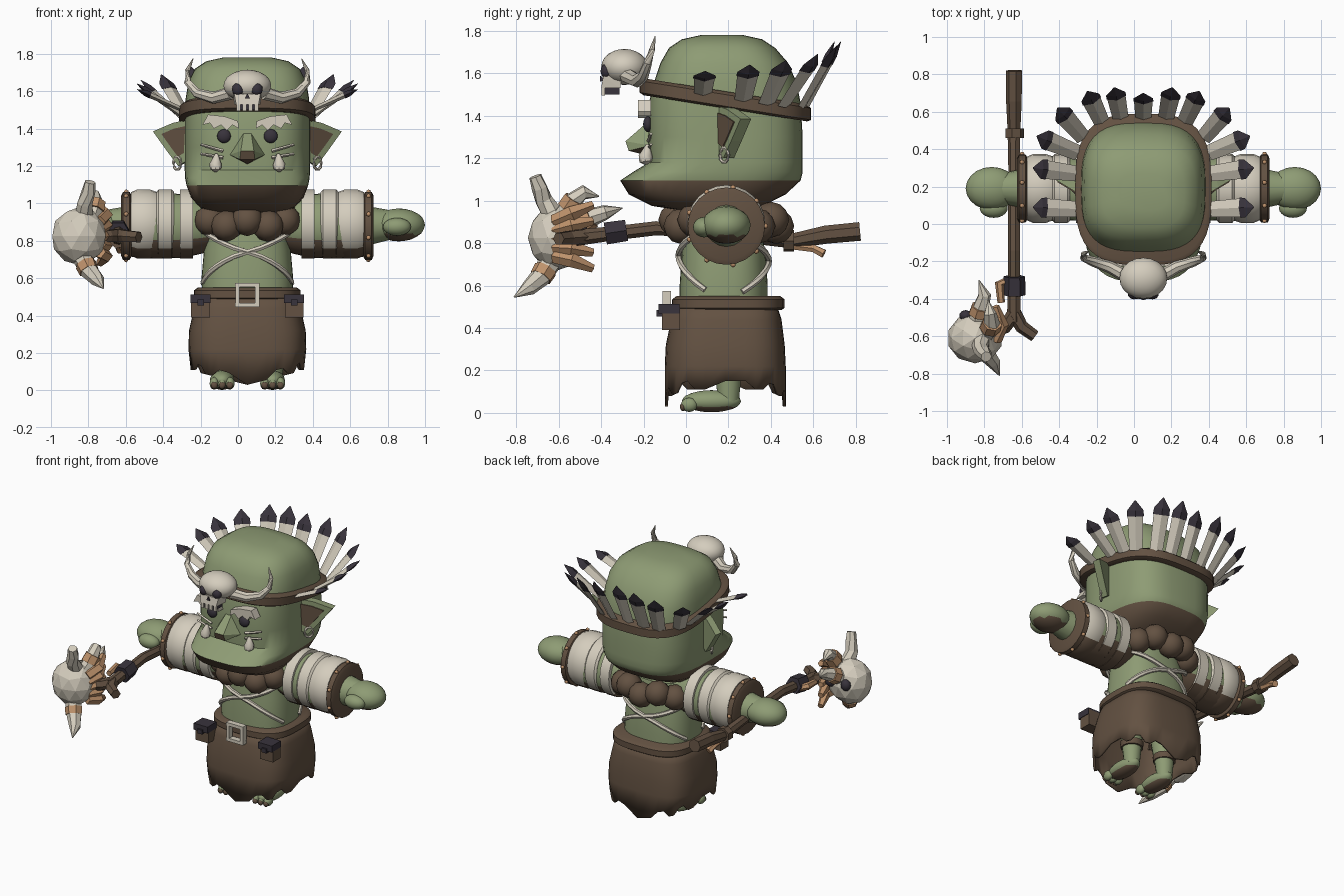
import bpy, bmesh
from math import sin, cos, pi, radians
from mathutils import Vector as V

if "Cube" in bpy.data.objects:
    bpy.data.objects.remove(bpy.data.objects["Cube"])

COLOURS = {"green": (.27, .33, .175), "brown": (.125, .083, .054), "ivory": (.66, .61, .51),
           "charcoal": (.04, .033, .045), "tan": (.52, .29, .15)}
MATS = {}
for key, rgb in COLOURS.items():
    m = bpy.data.materials.new(key)
    m.use_nodes = True
    m.diffuse_color = (*rgb, 1)
    m.node_tree.nodes["Principled BSDF"].inputs["Base Color"].default_value = (*rgb, 1)
    MATS[key] = m
CENTRE = .05
SIDES = ((1, "left"), (-1, "right"))


def make(name, bm, mats, rule=None, smooth=True):
    """Finish a bmesh as an object; rule(centre, normal) picks the second colour."""
    bmesh.ops.recalc_face_normals(bm, faces=bm.faces)
    if rule:
        for f in bm.faces:
            f.material_index = int(rule(f.calc_center_median(), f.normal))
    me = bpy.data.meshes.new(name)
    bm.to_mesh(me)
    bm.free()
    for key in mats.split():
        me.materials.append(MATS[key])
    if smooth:
        me.shade_smooth()
        me.set_sharp_from_angle(angle=radians(42))
    ob = bpy.data.objects.new(name, me)
    ob.location.x = CENTRE
    bpy.context.collection.objects.link(ob)
    return ob


def skin(bm, rings, caps=True):
    for a, b in zip(rings, rings[1:]):
        for i in range(len(a)):
            j = (i + 1) % len(a)
            bm.faces.new((a[i], a[j], b[j], b[i]))
    if caps:
        bm.faces.new(rings[0])
        bm.faces.new(rings[-1])


def oval(a, front, back, half, p):
    """Point on a rounded rectangle."""
    c, s = cos(a), sin(a)
    x = half * abs(c) ** (2 / p) * (1 if c > 0 else -1)
    y = (back - front) / 2 * abs(s) ** (2 / p) * (1 if s > 0 else -1)
    return x, y + (front + back) / 2


def loft(name, rows, mats, p=3, n=40, tilt=0, caps=True, rule=None):
    """Stack rows of (z, front y, back y, half width)."""
    bm = bmesh.new()
    rings = []
    for z, f, b, h in rows:
        ring = [oval(2 * pi * i / n, f, b, h, p) for i in range(n)]
        rings.append([bm.verts.new((x, y, z + tilt * (y - .185))) for x, y in ring])
    skin(bm, rings, caps)
    return make(name, bm, mats, rule)


def sweep(name, path, radii, mats, n=8, flat=1, rule=None, smooth=True):
    path = [V(q) for q in path]
    bm = bmesh.new()
    rings = []
    for k, q in enumerate(path):
        t = (path[min(k + 1, len(path) - 1)] - path[max(k - 1, 0)]).normalized()
        ref = V((0, 0, 1)) if abs(t.z) < .95 else V((0, 1, 0))
        u = t.cross(ref).normalized()
        w = u.cross(t)
        rings.append([bm.verts.new(q + radii[k] * (u * cos(2 * pi * i / n) + w * flat * sin(2 * pi * i / n)))
                      for i in range(n)])
    skin(bm, rings)
    return make(name, bm, mats, rule, smooth)


def ball(name, loc, size, mats, rule=None, sub=3, smooth=True):
    bm = bmesh.new()
    bmesh.ops.create_icosphere(bm, subdivisions=sub, radius=1)
    for v in bm.verts:
        v.co = V(loc) + V(a * b for a, b in zip(v.co, size))
    return make(name, bm, mats, rule, smooth)


def hull(name, pts, mats, rule=None):
    bm = bmesh.new()
    for q in pts:
        bm.verts.new(q)
    bmesh.ops.convex_hull(bm, input=bm.verts)
    return make(name, bm, mats, rule, False)


def box(name, loc, size, mats):
    x, y, z = loc
    a, b, c = (d / 2 for d in size)
    return hull(name, [(x + i * a, y + j * b, z + k * c) for i in (1, -1) for j in (1, -1) for k in (1, -1)], mats)


def plate(name, pts, depth, mats):
    bm = bmesh.new()
    f = bm.faces.new([bm.verts.new(q) for q in pts])
    ext = bmesh.ops.extrude_face_region(bm, geom=[f])
    bmesh.ops.translate(bm, vec=depth, verts=[v for v in ext["geom"] if isinstance(v, bmesh.types.BMVert)])
    return make(name, bm, mats, None, False)


# Head with a heavy jaw
loft("head", [(.95, 0, .28, .17), (.975, -.16, .36, .25), (1.03, -.27, .47, .30), (1.095, -.31, .54, .325),
              (1.135, -.25, .55, .333), (1.18, -.175, .55, .335), (1.3, -.18, .55, .335), (1.46, -.175, .54, .335),
              (1.56, -.15, .52, .33), (1.65, -.12, .48, .315), (1.72, -.08, .42, .28), (1.76, -.02, .36, .22),
              (1.78, .07, .27, .13)], "green brown", rule=lambda c, n: c.z < 1.1)
hull("nose", [(.02, -.17, 1.38), (-.02, -.17, 1.38), (.095, -.17, 1.26), (-.095, -.17, 1.26), (.035, -.285, 1.28),
              (-.035, -.285, 1.28), (.04, -.27, 1.235), (-.04, -.27, 1.235), (0, -.17, 1.21)],
     "green brown", lambda c, n: n.z < -.3)
loft("headband", [(1.435, -.2, .57, .345), (1.445, -.22, .59, .365), (1.5, -.22, .59, .365), (1.515, -.2, .57, .345)],
     "brown", tilt=-.16)

for s, side in SIDES:
    # Face
    ball("eye_" + side, (s * .125, -.18, 1.36), (.037, .022, .037), "charcoal")
    plate("eyebrow_" + side, [(s * x, -.165, z) for x, z in ((.05, 1.44), (.045, 1.40), (.08, 1.42), (.11, 1.39),
          (.14, 1.42), (.18, 1.40), (.2, 1.43), (.24, 1.42), (.21, 1.475), (.12, 1.465))], (0, -.06, 0), "ivory")
    for k in (0, 1):
        sweep("cheek_stripe_" + side, [(s * .13, -.178, 1.28 - k * .035), (s * .25, -.165, 1.315 - k * .05)],
              (.009, .007), "ivory", 4)
    sweep("tusk_" + side, [(s * .165, -.18, 1.265), (s * .17, -.19, 1.21), (s * .17, -.19, 1.185), (s * .17, -.185, 1.17)],
          (.008, .033, .03, .008), "ivory")
    # Ears swept backwards
    rim = ((.31, 1.45), (.40, 1.43), (.505, 1.385), (.43, 1.28), (.37, 1.2), (.32, 1.23))
    plate("ear_" + side, [(s * x, .14 + (x - .31) * .6, z) for x, z in rim], (-s * .01, .05, 0), "green")
    plate("ear_inner_" + side, [(s * (.375 + (x - .375) * .65), .134 + (.375 + (x - .375) * .65 - .31) * .6,
                                 1.345 + (z - 1.345) * .65) for x, z in rim], (0, .009, 0), "brown")
    loop = [(s * (.375 + .02 * cos(a * pi / 5)), .18 + .02 * cos(a * pi / 5), 1.215 + .035 * sin(a * pi / 5))
            for a in range(11)]
    sweep("earring_" + side, loop, [.008] * 11, "ivory", 6)
    # Horns of the forehead skull
    sweep("skull_horn_" + side, [(s * .09, -.28, 1.59), (s * .18, -.23, 1.565), (s * .27, -.2, 1.59),
          (s * .32, -.18, 1.65), (s * .32, -.16, 1.71), (s * .29, -.145, 1.775)], (.036, .032, .027, .02, .014, .002), "ivory")
    ball("skull_socket_" + side, (s * .05, -.375, 1.61), (.033, .028, .036), "charcoal", sub=2)

# Forehead skull
ball("skull", (0, -.29, 1.63), (.128, .11, .085), "ivory")
hull("skull_snout", [(s * x, y, z) for s in (1, -1) for x, y, z in
     ((.08, -.3, 1.6), (.07, -.39, 1.585), (.06, -.4, 1.53), (.07, -.31, 1.53))], "ivory")
box("skull_mouth", (0, -.35, 1.52), (.1, .075, .04), "charcoal")
for k in range(4):
    box("skull_tooth", ((k - 1.5) * .032, -.39, 1.515), (.021, .018, .04), "ivory")
hull("skull_nostril", [(0, -.406, 1.59), (.014, -.404, 1.56), (-.014, -.404, 1.56), (0, -.38, 1.57)], "charcoal")

# Fan of feathers: base x y, tip x y z
FEATHERS = [(.36, .08, .59, .09, 1.61), (.36, .27, .59, .3, 1.64), (.35, .38, .57, .47, 1.66),
            (.32, .46, .46, .62, 1.69), (.22, .54, .3, .71, 1.73), (.12, .56, .155, .73, 1.75), (0, .56, 0, .70, 1.75)]
for s, side in SIDES:
    for bx, by, tx, ty, tz in FEATHERS[:7 if s > 0 else 6]:
        base = V((s * bx, by, 1.49 - .16 * (by - .185)))
        way = V((s * tx, ty, tz)) - base
        sweep("feather_" + side, [base, base + way * .7], (.042, .05), "ivory", 4, .3, None, False)
        sweep("feather_tip_" + side, [base + way * .68, base + way * .8, base + way], (.054, .052, .003),
              "charcoal", 4, .32, None, False)

# Torso, crossed straps and tufted collar
loft("torso", [(.45, -.03, .385, .24), (.6, -.03, .385, .245), (.75, -.02, .375, .232), (.95, 0, .34, .2)], "green", 2.6)
for s, side in SIDES:
    for centre, where, low, high in ((-pi / 2, "front", .58, .86), (pi / 2, "back", .57, .82)):
        path = []
        for k in range(13):
            t = k / 6 - 1
            x, y = oval(centre + t * s * 1.25, -.035, .39, .247, 2.6)
            path.append((x, y, (low + high) / 2 + t * (high - low) / 2 + .02 * (1 - t * t)))
        sweep("strap_%s_%s" % (where, side), path, [.015] * 13, "ivory", 6)
for k in range(14):
    a = 2 * pi * (k + .5) / 14
    ball("collar_tuft", (.255 * cos(a), .19 + .235 * sin(a), .895 + .015 * (-1) ** k), (.085, .085, .085), "brown", sub=2)

# Ragged hollow skirt, belt, buckle and pouches
skirt = loft("skirt", [(.13, -.1, .47, .305), (.22, -.1, .47, .315), (.32, -.095, .465, .312), (.44, -.07, .45, .285),
                       (.53, -.04, .42, .26)], "brown", 3.4, caps=False)
for i, v in enumerate(skirt.data.vertices[:40]):
    v.co.z += .02 * (-1) ** (i // 2) - (.08 * (1 - abs(v.co.x) / .315) if i % 20 in range(4, 17) else 0)
solid = skirt.modifiers.new("thickness", "SOLIDIFY")
solid.thickness = .014
loft("belt", [(.485, -.05, .45, .27), (.495, -.065, .465, .285), (.535, -.065, .465, .285), (.55, -.045, .445, .265)],
     "brown", 3)
for s, side in SIDES:
    box("buckle_upright_" + side, (s * .053, -.09, .51), (.022, .04, .13), "ivory")
    box("buckle_bar_" + side, (0, -.09, .51 + s * .054), (.13, .04, .022), "ivory")
    box("pouch_" + side, (s * .25, -.07, .445), (.1, .085, .11), "brown")
    box("pouch_flap_" + side, (s * .25, -.08, .49), (.108, .1, .045), "charcoal")
    box("pouch_clasp_" + side, (s * .25, -.125, .47), (.035, .03, .03), "charcoal")

    # Legs and feet
    sweep("leg_" + side, [(s * .135, .2, .05), (s * .135, .2, .13), (s * .13, .19, .3), (s * .12, .18, .5)],
          (.05, .058, .075, .09), "green", 14)
    sweep("anklet_" + side, [(s * .135, .2, .17), (s * .135, .2, .21)], (.072, .076), "brown", 14)
    ball("foot_" + side, (s * .135, .12, .055), (.066, .14, .052), "green brown", lambda c, n: c.z < .028)
    for k in (-1, 0, 1):
        ball("toe_" + side, (s * .135 + k * .042, .015, .038), (.026, .04, .034), "green", sub=2)
        ball("toenail_" + side, (s * .135 + k * .042, -.015, .028), (.019, .014, .02), "brown", sub=2)

    # Arms, bandages and studded cuffs
    sweep("arm_" + side, [(s * x, .19, .88) for x in (.15, .25, .34, .45, .56, .66)], (.12, .15, .17, .175, .172, .16),
          "green brown", 28, rule=lambda c, n: c.z < .82)
    for k, x in enumerate((.325, .44, .555)):
        lean = s * .02 * (1 - k)
        sweep("bandage_" + side, [(s * (x - .048) + lean, .19, .89), (s * (x - .035), .19, .89),
              (s * (x + .035), .19, .89), (s * (x + .048) - lean, .19, .89)], (.172, .184, .184, .17),
              "ivory brown", 24, rule=lambda c, n: c.z < .76)
    sweep("cuff_" + side, [(s * x, .19, .88) for x in (.62, .63, .665, .675)], (.165, .182, .182, .16), "brown", 24)
    for k in range(9):
        a = 2 * pi * k / 9
        ball("cuff_stud_" + side, (s * .648, .19 + .184 * cos(a), .88 + .184 * sin(a)), (.014, .014, .014), "tan", sub=1)
    ball("hand_" + side, (s * .81, .19, .885), (.14, .115, .088), "green brown", lambda c, n: c.z < .835)
    sweep("wrist_" + side, [(s * .62, .19, .88), (s * .76, .19, .885)], (.11, .08), "green", 16)
    ball("thumb_" + side, (s * .8, .085, .875), (.075, .052, .048), "green")

# Forked club shaft
sweep("club_shaft", [(-.69, .82, .855), (-.69, .66, .84), (-.69, .5, .81), (-.69, .3, .83), (-.69, 0, .86),
      (-.69, -.14, .87), (-.69, -.35, .845), (-.69, -.52, .825)], (.045, .044, .036, .032, .033, .034, .034, .04),
      "brown", 7, smooth=False)
sweep("club_fork_inner", [(-.69, -.48, .83), (-.65, -.55, .825), (-.58, -.6, .82)], (.04, .036, .032), "brown", 6, smooth=False)
sweep("club_fork_outer", [(-.69, -.48, .83), (-.74, -.55, .825), (-.85, -.6, .82)], (.04, .036, .032), "brown", 6, smooth=False)
sweep("club_knot", [(-.69, .46, .81), (-.69, .51, .81)], (.052, .052), "brown", 7, smooth=False)
sweep("club_twig", [(-.69, .48, .79), (-.69, .6, .775), (-.68, .65, .75)], (.02, .02, .022), "tan", 6, smooth=False)
sweep("club_wrap", [(-.69, -.28, .86), (-.69, -.38, .845)], (.058, .06), "charcoal", 6, smooth=False)
sweep("club_cord", [(-.72, -.3, .84), (-.77, -.32, .86), (-.76, -.42, .85)], (.02, .025, .02), "tan", 6, smooth=False)

# Bone club head, face turned backwards
ball("club_skull", (-.9, -.61, .825), (.15, .135, .155), "ivory", sub=2, smooth=False)
for s, side in SIDES:
    ball("club_socket_" + side, (-.89 + s * .06, -.49, .85), (.035, .03, .04), "charcoal", sub=2)
for k in range(5):
    t = (k - 2) / 2
    sweep("club_rib", [(-.79, -.62, .82 + t * .08), (-.755, -.54, .83 + t * .11), (-.79, -.44, .83 + t * .15)],
          (.035, .036, .02), "tan", 5, smooth=False)
HORNS = (("top", [(-.87, -.63, .94), (-.87, -.67, 1.0), (-.85, -.69, 1.06), (-.84, -.71, 1.115)], (.05, .042, .038, .03)),
         ("bottom", [(-.88, -.64, .71), (-.85, -.68, .645), (-.8, -.74, .59), (-.77, -.81, .545)], (.055, .05, .038, .003)),
         ("rear", [(-.83, -.58, .92), (-.81, -.53, 1.0), (-.82, -.48, 1.04), (-.83, -.41, 1.02)], (.05, .045, .035, .003)),
         ("side", [(-.89, -.52, .88), (-.87, -.45, .92), (-.85, -.38, .945), (-.88, -.3, .965)], (.05, .045, .036, .003)))
for part, path, radii in HORNS:
    sweep("club_horn_" + part, path, radii, "ivory", 7, smooth=False)
    a, b = V(path[0]), V(path[1])
    if part != "top":
        sweep("club_horn_band_" + part, [a.lerp(b, .5), a.lerp(b, 1.1)], (.058, .054), "tan", 7, smooth=False)
